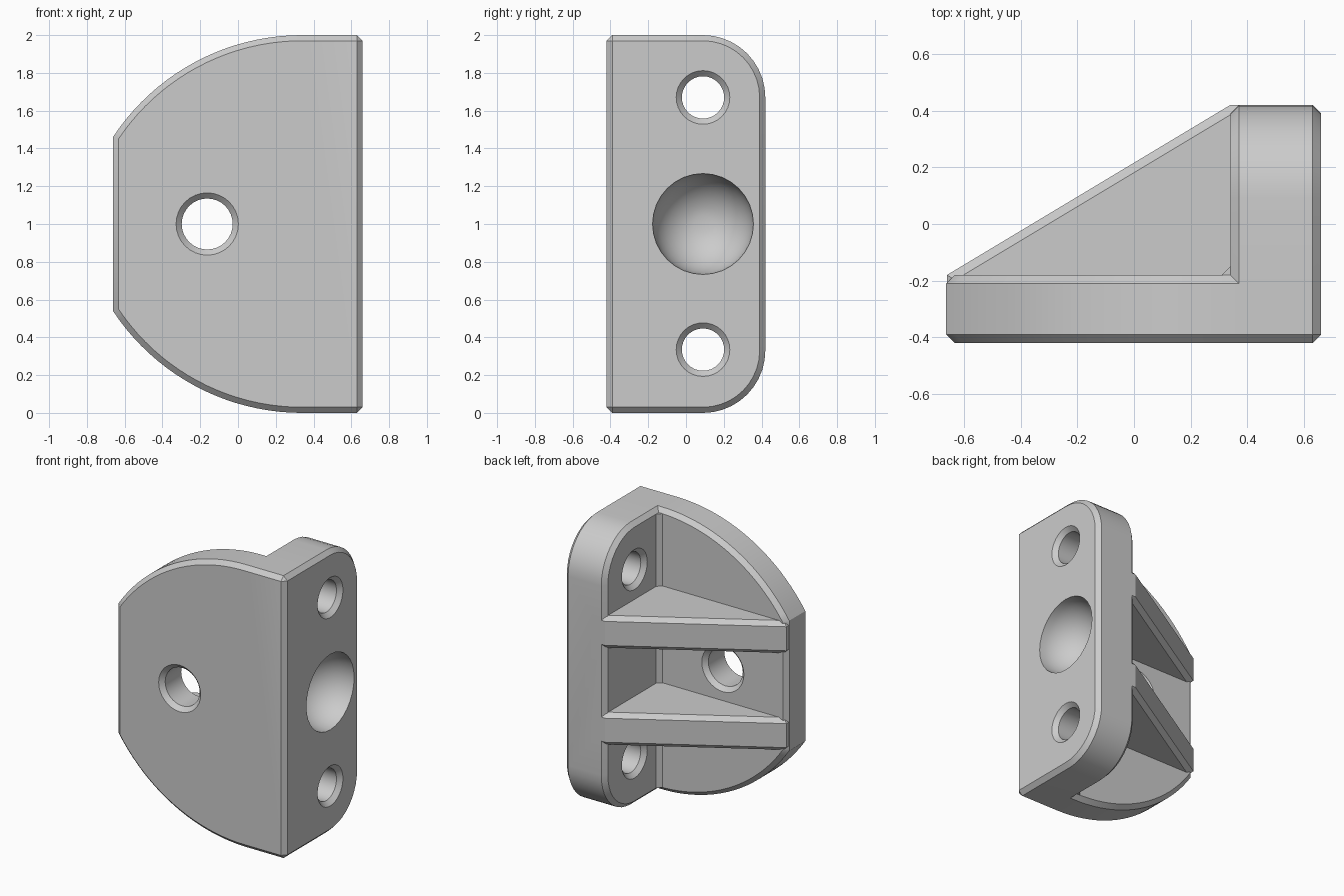
import bpy
import bmesh
from math import sin, cos, pi, asin, radians
from mathutils import Vector

if "Cube" in bpy.data.objects:
    bpy.data.objects.remove(bpy.data.objects["Cube"])

C = 0.03  # chamfer width used on every edge

grey = bpy.data.materials.new("plain grey")
grey.use_nodes = True
colour = (0.6, 0.6, 0.6, 1)
grey.diffuse_color = colour
grey.node_tree.nodes["Principled BSDF"].inputs["Base Color"].default_value = colour

# Maps from profile coordinates (u, v) and depth d to space
ALONG = {
    "x": lambda u, v, d: (d, u, v),
    "y": lambda u, v, d: (u, d, v),
    "z": lambda u, v, d: (u, v, d),
}


def loft(name, axis, sections):
    """Closed solid through sections given as (depth, outline)."""
    bm = bmesh.new()
    rings = [[bm.verts.new(ALONG[axis](u, v, d)) for u, v in pts] for d, pts in sections]
    n = len(rings[0])
    bm.faces.new(rings[0])
    bm.faces.new(rings[-1])
    for a, b in zip(rings, rings[1:]):
        for i in range(n):
            j = (i + 1) % n
            bm.faces.new((a[i], a[j], b[j], b[i]))
    bmesh.ops.recalc_face_normals(bm, faces=bm.faces)
    mesh = bpy.data.meshes.new(name)
    bm.to_mesh(mesh)
    bm.free()
    mesh.materials.append(grey)
    ob = bpy.data.objects.new(name, mesh)
    bpy.context.collection.objects.link(ob)
    return ob


def inset(pts, w):
    """Mitred inward offset of a counter-clockwise outline."""
    out = []
    for i, p in enumerate(pts):
        p = Vector(p)
        a = (p - Vector(pts[i - 1])).normalized()
        b = (Vector(pts[(i + 1) % len(pts)]) - p).normalized()
        na, nb = Vector((-a.y, a.x)), Vector((-b.y, b.x))
        out.append(tuple(p + (na + nb) * w / (1 + na.dot(nb))))
    return out


def chamfered(name, axis, pts, lo, hi):
    small = inset(pts, C)
    return loft(name, axis, [(lo, small), (lo + C, pts), (hi - C, pts), (hi, small)])


def arc(cx, cy, r, a0, a1, n):
    return [(cx + r * cos(a0 + (a1 - a0) * i / n), cy + r * sin(a0 + (a1 - a0) * i / n))
            for i in range(n + 1)]


def circle(cx, cy, r, n=32):
    return arc(cx, cy, r, 0, 2 * pi, n)[:-1]


def combine(target, tool, operation):
    tool.hide_render = True
    mod = target.modifiers.new(operation, "BOOLEAN")
    mod.operation = operation
    mod.solver = "EXACT"
    mod.object = tool
    bpy.context.view_layer.objects.active = target
    bpy.ops.object.modifier_apply(modifier=mod.name)
    bpy.data.objects.remove(tool)


# Front plate with bowed top and bottom
R = 1.2
end = pi - asin(0.66 / R)
end = pi - asin((1.46 - 0.8) / R)
top = arc(0.34, 0.8, R, pi / 2, end, 20)
bottom = [(x, 2 - z) for x, z in reversed(top)]
outline = [(0.66, 0), (0.66, 2)] + top + bottom
bracket = chamfered("corner_bracket", "y", outline, -0.42, -0.18)

# Side plate with two rounded corners
outline = [(-0.42, 0)] + arc(0.09, 0.33, 0.33, -pi / 2, 0, 10) \
    + arc(0.09, 1.67, 0.33, 0, pi / 2, 10) + [(-0.42, 2)]
combine(bracket, chamfered("side_plate", "x", outline, 0.34, 0.66), "UNION")

# Small fillet in the inner corner
fillet = [(0.31, -0.18), (0.31, -0.24), (0.4, -0.24), (0.4, -0.15), (0.34, -0.15)]
combine(bracket, loft("fillet", "z", [(C, fillet), (2 - C, fillet)]), "UNION")

# Two triangular ribs
rib = [(-0.66, -0.25), (0.42, -0.25), (0.42, 0.42), (0.34, 0.42), (-0.66, -0.18)]
for side in (-1, 1):
    z = 1 + side * 0.343
    combine(bracket, chamfered("rib", "z", rib, z - 0.115, z + 0.115), "UNION")

# Trim the outer corner edges with a chamfered block
block = loft("block", "z", [(0, [(-2, -0.42), (0.66, -0.42), (0.66, 2), (-2, 2)]),
                            (2, [(-2, -0.42), (0.66, -0.42), (0.66, 2), (-2, 2)])])
bm = bmesh.new()
bm.from_mesh(block.data)
bmesh.ops.bevel(bm, geom=bm.edges[:], offset=C, segments=1, affect="EDGES")
bm.to_mesh(block.data)
bm.free()
combine(bracket, block, "INTERSECT")


# Bolt holes, flared at both faces
def hole(axis, u, v, r, lo, hi):
    e = 0.02
    stations = [(lo - e, r + C + e), (lo + C, r), (hi - C, r), (hi + e, r + C + e)]
    cutter = loft("hole", axis, [(d, circle(u, v, q)) for d, q in stations])
    combine(bracket, cutter, "DIFFERENCE")


hole("y", -0.163, 1, 0.135, -0.42, -0.18)
for z in (0.335, 1.67):
    hole("x", 0.09, z, 0.112, 0.34, 0.66)

# Round dimple in the side plate
r = 0.267
steps = [(0.66 - r * sin(a), r * cos(a)) for a in [radians(10 * i) for i in range(9)]]
steps.insert(0, (0.75, r))
combine(bracket, loft("dimple", "x", [(d, circle(0.09, 1, q)) for d, q in steps]), "DIFFERENCE")

# Smooth the curved faces and keep the chamfers crisp
bpy.ops.object.select_all(action="DESELECT")
bracket.select_set(True)
bpy.context.view_layer.objects.active = bracket
bpy.ops.object.shade_smooth_by_angle(angle=radians(25))
